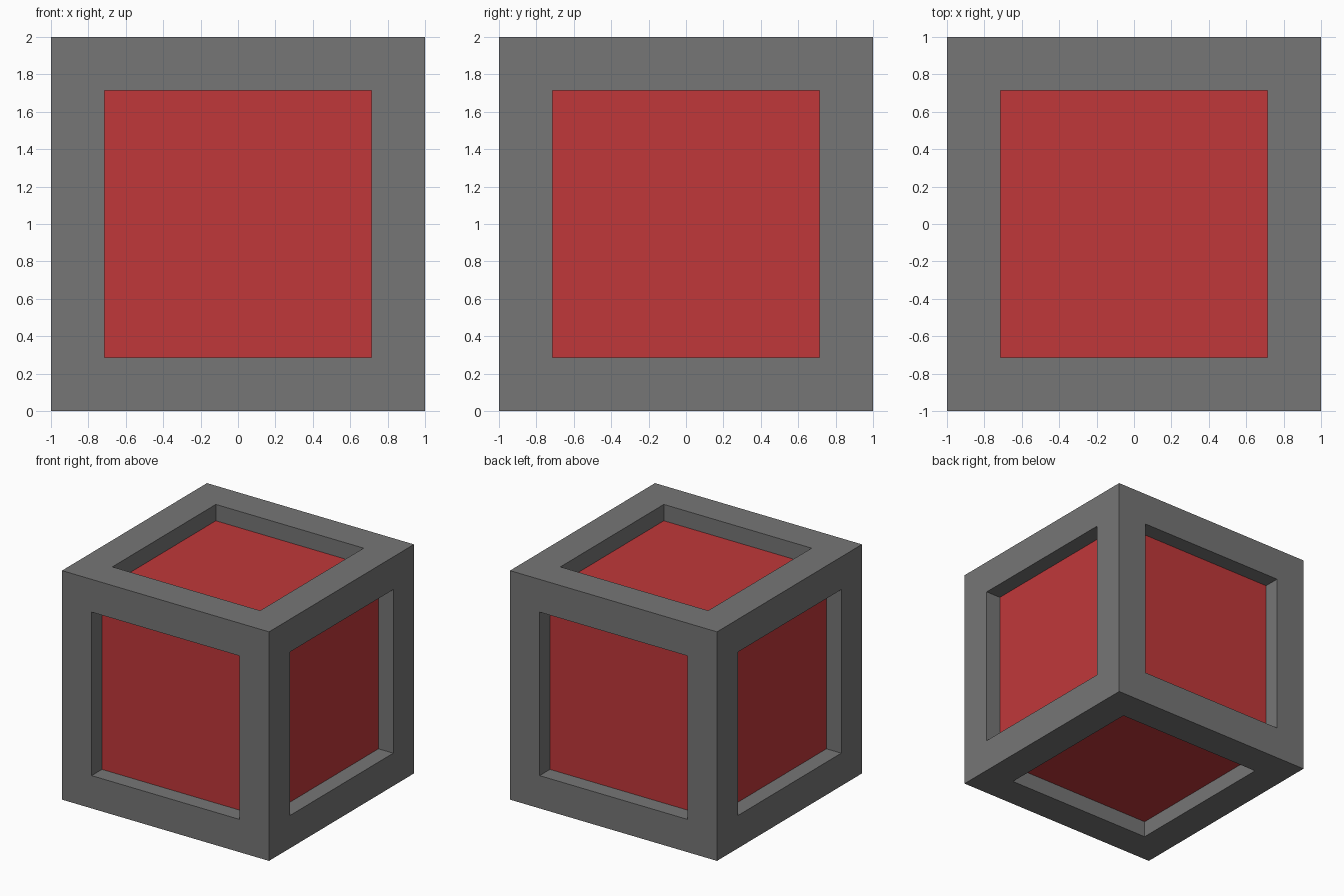
import bpy
import bmesh
from mathutils import Matrix

if "Cube" in bpy.data.objects:
    bpy.data.objects.remove(bpy.data.objects["Cube"], do_unlink=True)

SIZE = 2.0        # outer edge length
BORDER = 0.286    # width of the frame around each panel
DEPTH = 0.143     # how far each panel is sunk


def make_material(name, rgb):
    mat = bpy.data.materials.new(name)
    mat.use_nodes = True
    mat.diffuse_color = (*rgb, 1.0)
    bsdf = mat.node_tree.nodes["Principled BSDF"]
    bsdf.inputs["Base Color"].default_value = (*rgb, 1.0)
    bsdf.inputs["Roughness"].default_value = 0.7
    return mat


grey = make_material("frame grey", (0.18, 0.18, 0.18))
red = make_material("panel red", (0.53, 0.039, 0.042))

# Cube standing on the ground
bm = bmesh.new()
bmesh.ops.create_cube(bm, size=SIZE, matrix=Matrix.Translation((0, 0, SIZE / 2)))

# Inset every side to leave the frame border
panels = bm.faces[:]
bmesh.ops.inset_individual(bm, faces=panels, thickness=BORDER, use_even_offset=True)

# Sink each panel straight inwards, leaving upright recess walls
for panel in panels:
    inward = -panel.normal * DEPTH
    sunk = bmesh.ops.extrude_discrete_faces(bm, faces=[panel])["faces"][0]
    bmesh.ops.translate(bm, verts=sunk.verts[:], vec=inward)
    sunk.material_index = 1

bmesh.ops.recalc_face_normals(bm, faces=bm.faces[:])

mesh = bpy.data.meshes.new("panelled_crate")
bm.to_mesh(mesh)
bm.free()
mesh.materials.append(grey)
mesh.materials.append(red)
crate = bpy.data.objects.new("panelled_crate", mesh)
bpy.context.collection.objects.link(crate)
